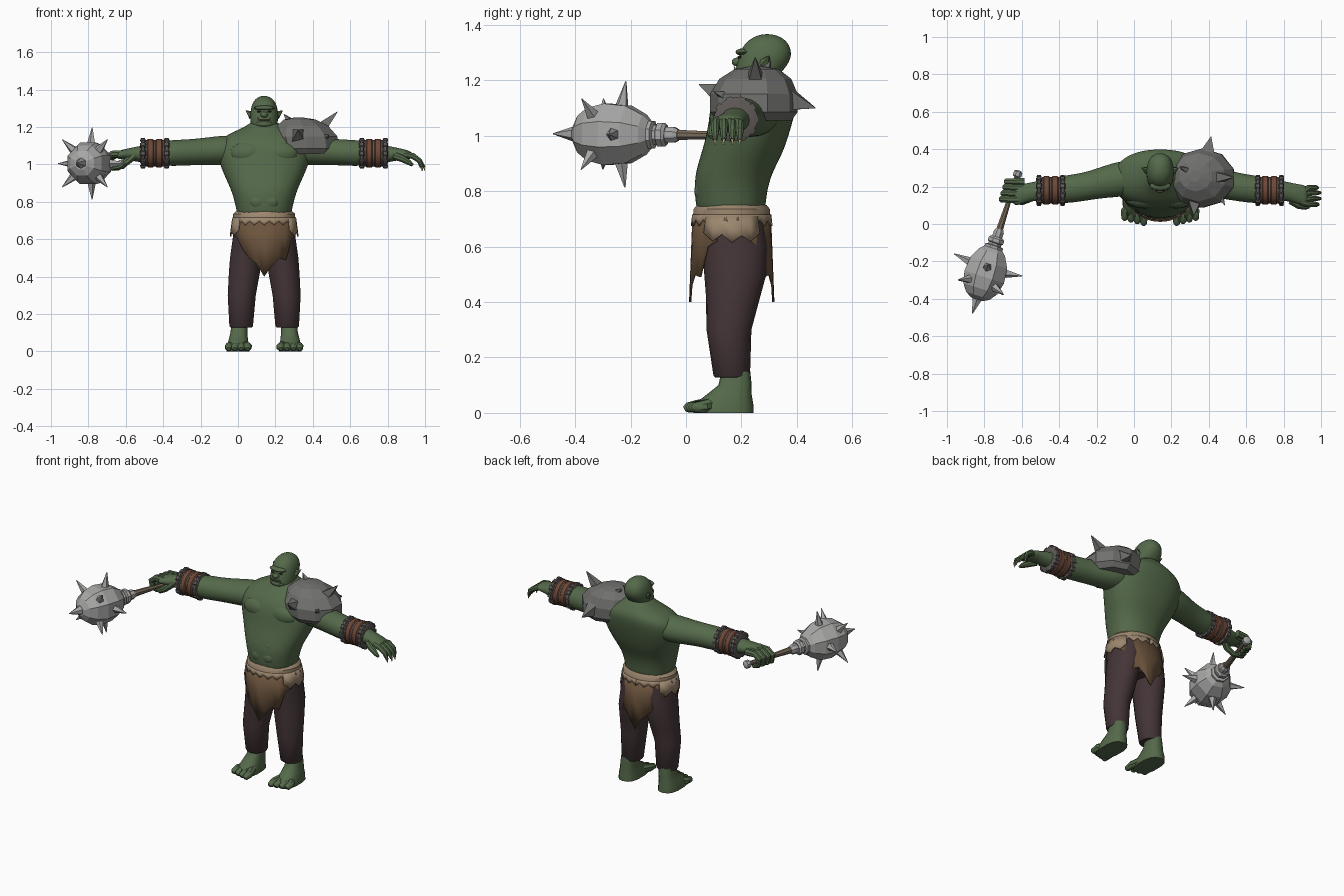
import bpy, bmesh, math
from math import sin, cos, pi
from mathutils import Vector

cube = bpy.data.objects.get("Cube")
if cube:
    bpy.data.objects.remove(cube, do_unlink=True)

CX = 0.14  # body centre line
X, Y, Z = Vector((1, 0, 0)), Vector((0, 1, 0)), Vector((0, 0, 1))


def material(name, hexcode):
    rgb = [(int(hexcode[i:i + 2], 16) / 255) ** 2.2 for i in (0, 2, 4)]
    m = bpy.data.materials.new(name)
    m.use_nodes = True
    m.diffuse_color = (*rgb, 1)
    bsdf = m.node_tree.nodes["Principled BSDF"]
    bsdf.inputs["Base Color"].default_value = (*rgb, 1)
    bsdf.inputs["Roughness"].default_value = 0.8
    return m


SKIN = material("green_skin", "55694B")
PANTS = material("dark_maroon_cloth", "46383A")
HIDE = material("brown_hide", "6B543F")
FUR = material("tan_fur", "9B866E")
PLATE = material("dark_steel", "70706E")
STEEL = material("light_steel", "A6A6A5")
STRAP = material("red_brown_leather", "6E4939")
RING = material("bracer_iron", "5E5957")
WOOD = material("handle_wood", "77695A")
BONE = material("bone", "B5A282")


def finish(bm, name, mat, smooth=True, subsurf=0):
    bmesh.ops.recalc_face_normals(bm, faces=bm.faces)
    me = bpy.data.meshes.new(name)
    bm.to_mesh(me)
    bm.free()
    me.materials.append(mat)
    for p in me.polygons:
        p.use_smooth = smooth
    if smooth and not subsurf:
        me.set_sharp_from_angle(angle=math.radians(40))
    ob = bpy.data.objects.new(name, me)
    bpy.context.collection.objects.link(ob)
    if subsurf:
        ob.modifiers.new("smooth", "SUBSURF").levels = subsurf
        ob.modifiers["smooth"].render_levels = subsurf
    return ob


def sweep(name, rings, mat, axis=None, ref=Z, n=12, p=2, smooth=True, subsurf=0):
    """Skin a row of (point, radius_u, radius_v) rings; axis keeps rings parallel."""
    bm = bmesh.new()
    pts = [Vector(r[0]) for r in rings]
    loops = []
    for i, (_, ru, rv) in enumerate(rings):
        t = axis or (pts[min(i + 1, len(pts) - 1)] - pts[max(i - 1, 0)]).normalized()
        u = ref.cross(t).normalized()
        v = t.cross(u)
        loop = []
        for k in range(n):
            a = 2 * pi * (k + 0.5) / n
            c, s = cos(a), sin(a)
            c = math.copysign(abs(c) ** (2 / p), c)
            s = math.copysign(abs(s) ** (2 / p), s)
            loop.append(bm.verts.new(pts[i] + u * ru * c + v * rv * s))
        loops.append(loop)
    for a, b in zip(loops, loops[1:]):
        for k in range(n):
            bm.faces.new((a[k], a[(k + 1) % n], b[(k + 1) % n], b[k]))
    bm.faces.new(loops[0])
    bm.faces.new(loops[-1])
    return finish(bm, name, mat, smooth, subsurf)


def column(name, rows, mat, dx=0, **kw):
    """Upright form from rows of (z, x offset, y, radius x, radius y)."""
    return sweep(name, [((CX + dx + x, y, z), rx, ry) for z, x, y, rx, ry in rows],
                 mat, axis=Z, ref=Y, **kw)


def tube(name, pts, radii, mat, **kw):
    return sweep(name, [(q, r, r) for q, r in zip(pts, radii)], mat, **kw)


def spike(name, base, tip, r, mat, n=4):
    d = Vector(tip) - Vector(base)
    ref = Y if abs(d.normalized().z) > 0.8 else Z
    return tube(name, [base, tip], [r, 0.002], mat, n=n, ref=ref, smooth=False)


def ball(name, c, r, mat):
    bm = bmesh.new()
    bmesh.ops.create_uvsphere(bm, u_segments=16, v_segments=10, radius=1)
    bmesh.ops.scale(bm, vec=r, verts=bm.verts)
    bmesh.ops.translate(bm, vec=c, verts=bm.verts)
    return finish(bm, name, mat)


def skirt(name, mid, half, bottoms, top, flare, mat, rx=0.168, ry=0.142):
    """Hanging sheet around the waist with a ragged lower edge (angles in degrees)."""
    bm = bmesh.new()
    cols = []
    for i, low in enumerate(bottoms):
        a = math.radians(mid - half + 2 * half * i / (len(bottoms) - 1))
        col = []
        for f in (0, 0.5, 1):
            g = flare * f
            col.append(bm.verts.new((CX + (rx + g) * sin(a), 0.165 - (ry + g) * cos(a),
                                     top + (low - top) * f)))
        cols.append(col)
    for a, b in zip(cols, cols[1:]):
        for j in (0, 1):
            bm.faces.new((a[j], b[j], b[j + 1], a[j + 1]))
    ob = finish(bm, name, mat)
    ob.modifiers.new("thickness", "SOLIDIFY").thickness = 0.008
    return ob


# Torso
column("torso", [(.69, 0, .165, .14, .12), (.76, 0, .16, .15, .128), (.85, 0, .165, .172, .138),
                 (.93, 0, .2, .21, .148), (1.0, 0, .222, .24, .15), (1.07, 0, .237, .258, .155),
                 (1.13, 0, .255, .245, .148), (1.17, 0, .272, .18, .125),
                 (1.2, 0, .275, .1, .095), (1.24, 0, .275, .06, .07)],
       SKIN, n=20, p=2.3, subsurf=2)

# Head
column("head", [(1.16, 0, .255, .05, .05), (1.185, 0, .245, .062, .062), (1.215, 0, .255, .074, .077),
                (1.25, 0, .272, .075, .094), (1.29, 0, .287, .075, .098), (1.33, 0, .291, .064, .084),
                (1.355, 0, .293, .042, .055), (1.367, 0, .293, .014, .018)],
       SKIN, n=16, p=2.2, subsurf=2)
ball("brow", (CX, .205, 1.302), (.056, .026, .013), SKIN)
ball("nose", (CX, .185, 1.266), (.02, .02, .016), SKIN)
ball("lower_lip", (CX, .198, 1.216), (.046, .025, .018), SKIN)
ball("mouth", (CX, .188, 1.237), (.032, .012, .004), PANTS)

# Hips, belt and hanging hides
column("trouser_hips", [(.5, 0, .175, .1, .1), (.56, 0, .175, .15, .115), (.71, 0, .165, .155, .125)], PANTS, n=20)
column("fur_belt", [(.695, 0, .165, .15, .125), (.705, 0, .165, .168, .141), (.735, 0, .165, .167, .139),
                    (.75, 0, .165, .15, .127)], FUR, n=24)
skirt("belt_fringe", 0, 180, [.675 + .022 * (i % 2) for i in range(41)], .715, .004, FUR, .17, .143)
front = [.62, .61, .55, .5, .47, .4, .46, .5, .49, .6, .62]
skirt("front_loincloth", 0, 68, front, .71, .012, HIDE)
skirt("back_loincloth", 180, 64, front[::-1], .71, .012, HIDE)
for side, mid in (("left", 90), ("right", -90)):
    skirt(side + "_fur_patch", mid, 40, [.65, .62, .645, .615, .64, .62, .65], .71, .012, FUR, .172, .146)

for side, s in (("left", 1), ("right", -1)):
    # Face features
    spike(side + "_ear", (CX + s * .066, .285, 1.262), (CX + s * .098, .3, 1.288), .023, SKIN, 6)
    ball(side + "_eye", (CX + s * .028, .193, 1.283), (.011, .008, .005), PANTS)
    spike(side + "_tusk", (CX + s * .03, .182, 1.222), (CX + s * .033, .174, 1.25), .006, BONE, 6)
    # Chest and stomach muscles
    ball(side + "_chest", (CX + s * .085, .135, 1.06), (.1, .052, .062), SKIN)
    for i in range(3):
        ball(side + "_stomach_%d" % i, (CX + s * .036, .05 + .009 * i * i, .8 + .068 * i), (.04, .02, .035), SKIN)
    # Leg and foot
    column(side + "_trouser_leg", [(r[0], s * r[1], *r[2:]) for r in
           [(.128, .123, .165, .058, .06), (.135, .123, .165, .064, .066), (.3, .12, .155, .076, .081),
            (.42, .106, .17, .084, .098), (.5, .098, .178, .086, .112), (.6, .085, .175, .085, .118),
            (.7, .078, .165, .08, .118)]], PANTS, n=18)
    column(side + "_foot", [(r[0], s * r[1], *r[2:]) for r in
           [(0, .14, .135, .062, .108), (.03, .14, .135, .06, .108), (.065, .138, .155, .052, .082),
            (.1, .135, .177, .046, .06), (.15, .133, .18, .043, .052)]], SKIN, n=14, p=2.6)
    for i, d in enumerate((.088, .122, .156, .19)):
        tip = -.006 + .009 * i
        tube(side + "_toe_%d" % i, [(CX + s * (.125 + .1 * (d - .14)), .13, .035), (CX + s * d, tip + .045, .024),
             (CX + s * d, tip + .01, .019), (CX + s * d, tip, .014)], [.03, .024, .019, .01], SKIN, n=8)
    # Arm
    arm = [(.12, .25, 1.08, .09, .075), (.22, .24, 1.075, .098, .082), (.3, .225, 1.07, .087, .076),
           (.4, .2, 1.065, .077, .07), (.5, .185, 1.06, .077, .072), (.58, .18, 1.06, .066, .06),
           (.66, .178, 1.055, .052, .045), (.72, .165, 1.055, .052, .033), (.76, .155, 1.053, .056, .026),
           (.79, .15, 1.048, .052, .02)]
    sweep(side + "_arm", [((CX + s * d, y, z), a, b) for d, y, z, a, b in arm], SKIN, axis=X * s, n=16, subsurf=2)

    # Bracer: iron sleeve, leather straps and studded rims

    def band(name, d, half, r, mat):
        sweep(name, [((CX + s * (d + o), .18, 1.06), q, q) for o, q in
                     ((-half, r - .008), (-half * .6, r), (half * .6, r), (half, r - .008))],
              mat, axis=X * s, n=16)
    band(side + "_bracer_sleeve", .585, .07, .073, RING)
    for i, d in enumerate((.562, .608)):
        band(side + "_bracer_strap_%d" % i, d, .021, .078, STRAP)
    for i, d in enumerate((.522, .648)):
        band(side + "_bracer_rim_%d" % i, d, .011, .079, RING)
        for k in range(10):
            a = 2 * pi * k / 10
            out = Vector((0, cos(a), sin(a)))
            c = Vector((CX + s * d, .18, 1.06))
            tube(side + "_stud_%d_%d" % (i, k), [c + out * .07, c + out * .083], [.021, .014], RING,
                 n=4, ref=X, smooth=False)

# Open left hand
for i, y in enumerate((.105, .136, .167, .194)):
    reach = (.985, .995, .995, .98)[i]
    tube("left_finger_%d" % i, [(.89, .14 + .5 * (y - .15), 1.052), (.935, y, 1.045), (.97, y, 1.02),
         (reach, y, .985)], [.02, .017, .015, .009], SKIN, n=8)
    spike("left_nail_%d" % i, (reach - .002, y, .99), (reach + .004, y, .966), .008, BONE)
tube("left_thumb", [(.84, .125, 1.045), (.88, .098, 1.03), (.915, .09, 1.01), (.935, .09, .995)],
     [.022, .019, .015, .008], SKIN, n=8)

# Right hand gripping the handle
for i, y in enumerate((.132, .164, .196, .226)):
    o = .3 * (y - .18)
    tube("right_finger_%d" % i, [(o - .6, y, 1.055), (o - .66, y, 1.055), (o - .693, y, 1.03),
         (o - .685, y, .99), (o - .65, y, .975)], [.022, .02, .018, .017, .011], SKIN, ref=Y, n=8)
tube("right_thumb", [(-.56, .14, 1.045), (-.6, .12, 1.01), (-.64, .125, .985), (-.675, .14, .98)],
     [.024, .02, .017, .01], SKIN, n=8, ref=Y)

# Spiked mace
centre, butt = Vector((-.795, -.265, 1.005)), Vector((-.622, .268, 1.0))
along = (centre - butt).normalized()
across = along.cross(Z).normalized()
upward = across.cross(along)


def mace_part(name, rows, mat):
    tube(name, [centre + along * d for d, _ in rows], [r for _, r in rows], mat, axis=along, n=8, smooth=False)


mace_part("mace_head", [(-.145, .05), (-.12, .078), (-.06, .112), (.02, .12), (.085, .103),
                        (.125, .072), (.145, .035)], STEEL)
mace_part("mace_collar", [(-.205, .036), (-.195, .046), (-.175, .046), (-.17, .038), (-.16, .038),
                          (-.155, .054), (-.135, .054)], STEEL)
mace_part("mace_neck", [(-.25, .022), (-.235, .03), (-.2, .03)], STEEL)
mace_part("mace_handle", [(-.56, .013), (-.4, .014), (-.24, .02)], WOOD)
mace_part("mace_pommel", [(-.58, .012), (-.572, .025), (-.548, .025), (-.54, .012)], STEEL)
spike("mace_tip", centre + along * .135, centre + along * .225, .032, STEEL, 6)
for ring, (d, r, tip, turn) in enumerate(((-.035, .105, .192, 0), (.055, .1, .18, .5))):
    for k in range(4):
        a = pi / 2 * (k + turn)
        out = across * cos(a) + upward * sin(a)
        base = centre + along * d
        spike("mace_spike_%d_%d" % (ring, k), base + out * r, base + out * tip + along * d * .4, .024, STEEL, 5)

# Shoulder plate
column("shoulder_plate", [(1.055, .235, .245, .135, .135), (1.085, .23, .245, .172, .158),
       (1.15, .22, .245, .18, .158), (1.205, .205, .25, .145, .13), (1.24, .19, .255, .09, .08),
       (1.25, .185, .255, .03, .03)], PLATE, n=10, smooth=False)
for i, (base, tip, r) in enumerate((
        ((.325, .13, 1.15), (.32, .047, 1.185), .056), ((.39, .37, 1.13), (.412, .467, 1.1), .055),
        ((.44, .25, 1.19), (.532, .25, 1.282), .045), ((.3, .28, 1.21), (.245, .305, 1.268), .035),
        ((.46, .15, 1.14), (.485, .1, 1.16), .025))):
    spike("shoulder_spike_%d" % i, base, tip, r, PLATE)
